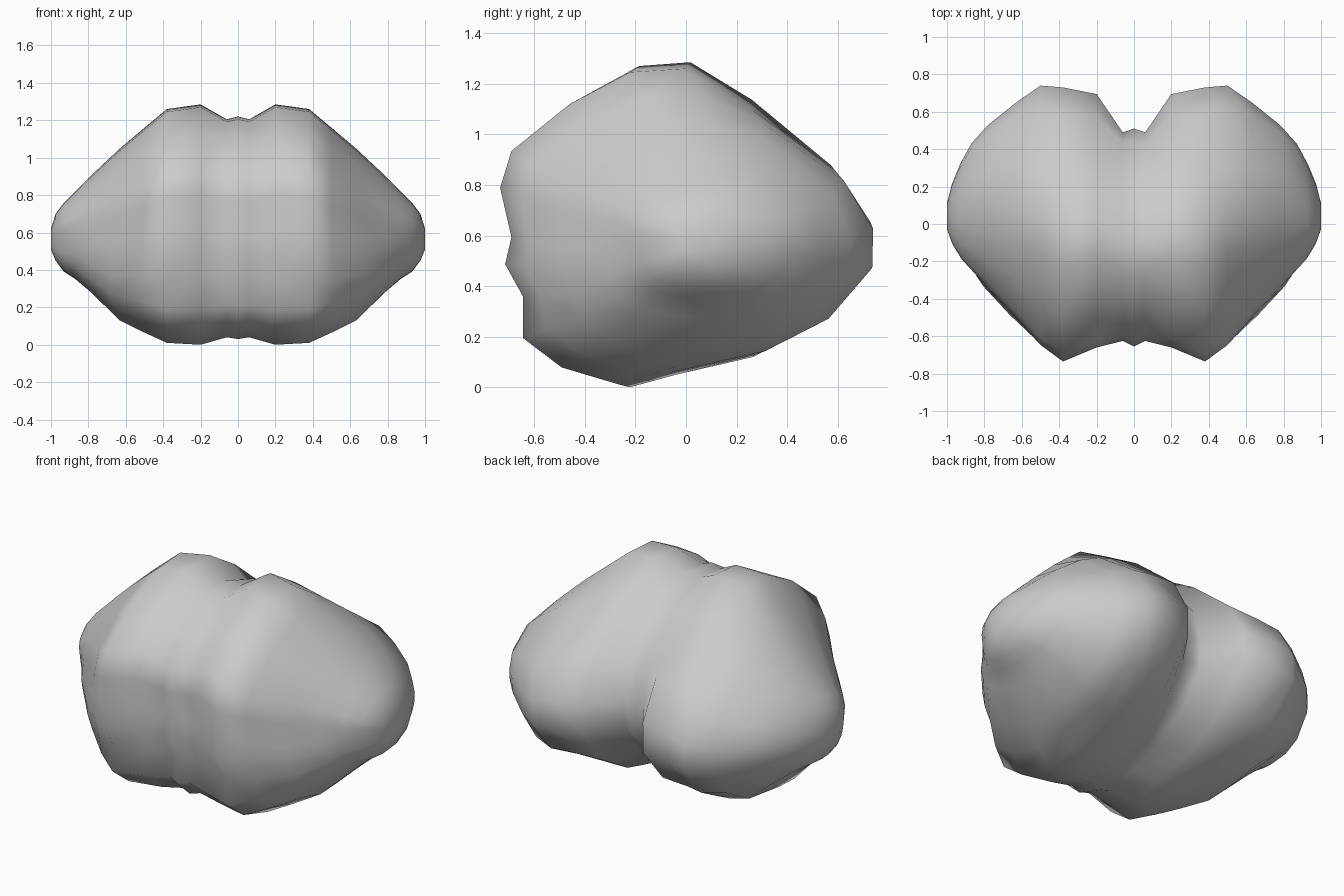
import bpy, bmesh, math

if "Cube" in bpy.data.objects:
    bpy.data.objects.remove(bpy.data.objects["Cube"])

# Side outline (y, z), counter-clockwise seen from the right, starting at the bottom
outline = [(-0.26, 0.0), (-0.06, 0.05), (0.27, 0.12), (0.53, 0.26), (0.735, 0.48),
           (0.735, 0.66), (0.58, 0.87), (0.25, 1.11), (0.0, 1.285), (-0.22, 1.27),
           (-0.46, 1.14), (-0.69, 0.95), (-0.735, 0.8), (-0.69, 0.6), (-0.715, 0.49),
           (-0.645, 0.36), (-0.645, 0.19), (-0.49, 0.07)]
Y0, Y1, Z0, Z1 = -0.735, 0.735, 0.0, 1.285

# Slices outward from the middle: x, y min, y max, z min, z max, roundness
slices = [(0.0, -0.655, 0.51, 0.03, 1.22, 0.7),
          (0.06, -0.625, 0.49, 0.04, 1.205, 0.7),
          (0.2, -0.66, 0.695, 0.0, 1.285, 0.2),
          (0.38, -0.735, 0.73, 0.01, 1.26, 0.1),
          (0.5, -0.65, 0.74, 0.06, 1.16, 0.3),
          (0.63, -0.50, 0.65, 0.12, 1.05, 0.6),
          (0.78, -0.34, 0.53, 0.27, 0.91, 0.8),
          (0.87, -0.25, 0.43, 0.35, 0.82, 0.9),
          (0.93, -0.19, 0.32, 0.39, 0.76, 1.0),
          (0.975, -0.11, 0.21, 0.45, 0.70, 1.0),
          (1.0, -0.03, 0.11, 0.51, 0.62, 1.0)]


def bump(y, z, cy, cz, r):
    return math.exp(-((y - cy) ** 2 + (z - cz) ** 2) / (r * r))


bm = bmesh.new()
rings = []
for x, y0, y1, z0, z1, rnd in slices:
    ring = []
    for y, z in outline:
        u = 2 * (y - Y0) / (Y1 - Y0) - 1
        v = 2 * (z - Z0) / (Z1 - Z0) - 1
        # round the outline towards the tip, and only at the back near the middle
        k = rnd if x > 0.4 or (y > 0.1 and z > 0.3) else 0.0
        d = (abs(u) ** 2.3 + abs(v) ** 2.3) ** (1 / 2.3)
        u += (u / d - u) * k
        v += (v / d - v) * k
        py = y0 + (u + 1) / 2 * (y1 - y0)
        pz = z0 + (v + 1) / 2 * (z1 - z0)
        # side fold: a dent with a lower front swelling
        px = x
        if x > 0.4:
            px += 0.06 * bump(py, pz, -0.38, 0.36, 0.2) - 0.03 * bump(py, pz, -0.2, 0.52, 0.1)
        ring.append(bm.verts.new((px, py, pz)))
    rings.append(ring)

# Skin the slices and close the tip
n = len(outline)
for a, b in zip(rings, rings[1:]):
    for i in range(n):
        j = (i + 1) % n
        bm.faces.new((a[i], a[j], b[j], b[i]))
bm.faces.new(rings[-1])
bmesh.ops.recalc_face_normals(bm, faces=bm.faces)
# an open half has to face outwards
tip = max(bm.faces, key=lambda f: f.calc_center_median().x)
if tip.normal.x < 0:
    bmesh.ops.reverse_faces(bm, faces=bm.faces)

mesh = bpy.data.meshes.new("two_lobed_body")
bm.to_mesh(mesh)
bm.free()
for p in mesh.polygons:
    p.use_smooth = True
body = bpy.data.objects.new("two_lobed_body", mesh)
bpy.context.collection.objects.link(body)

# Second lobe
mirror = body.modifiers.new("other_lobe", 'MIRROR')
mirror.use_axis[0] = True
mirror.use_clip = True
